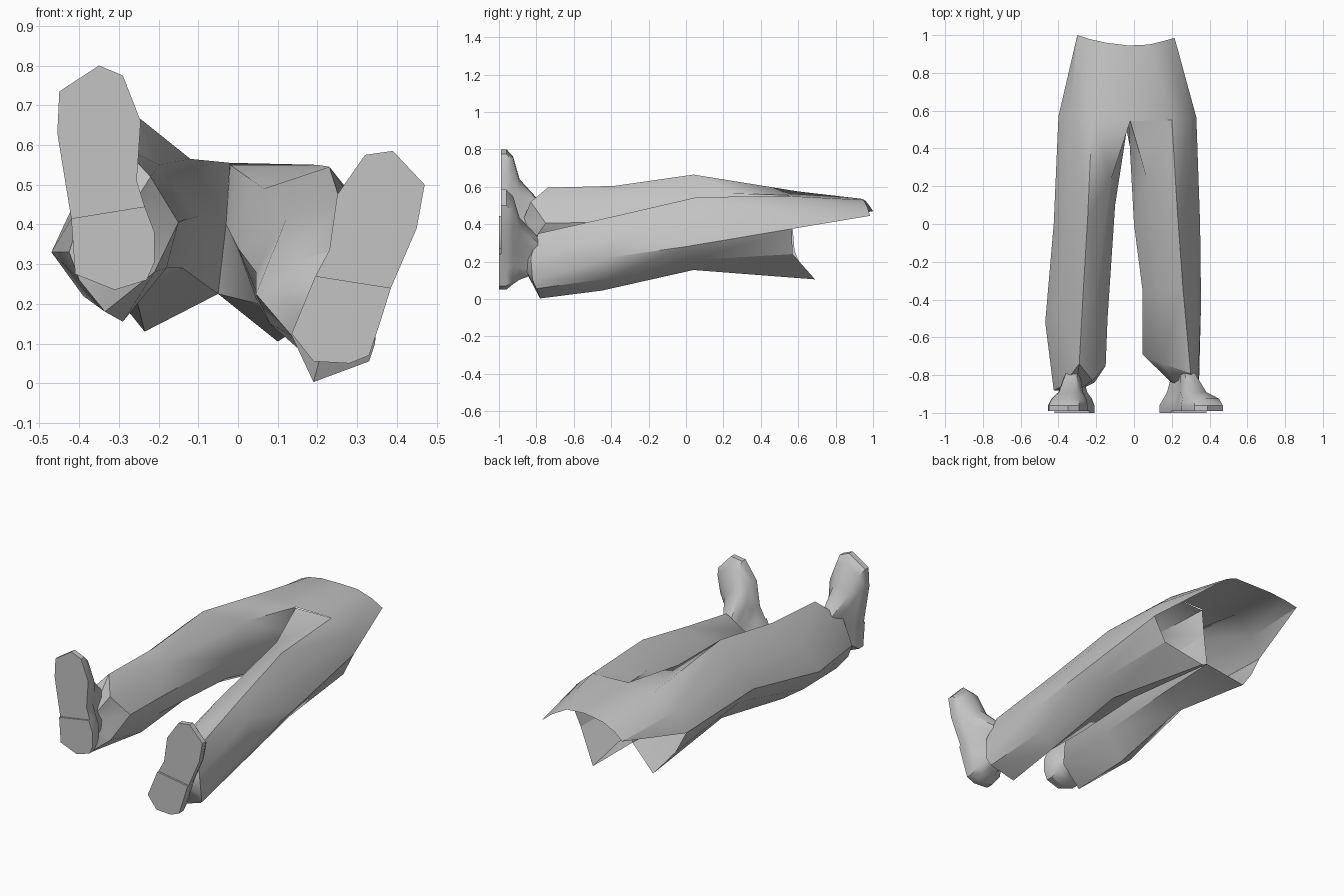
import bpy
import bmesh
import math
from mathutils import Vector

cube = bpy.data.objects.get("Cube")
if cube:
    bpy.data.objects.remove(cube, do_unlink=True)

# One plain grey for the whole model
grey = bpy.data.materials.new("plain_grey")
grey.use_nodes = True
grey.diffuse_color = (0.55, 0.55, 0.55, 1)
shader = grey.node_tree.nodes["Principled BSDF"]
shader.inputs["Base Color"].default_value = (0.55, 0.55, 0.55, 1)
shader.inputs["Roughness"].default_value = 0.8


def finish(bm, name, angle):
    """Turn a bmesh into a named, shaded object."""
    bmesh.ops.remove_doubles(bm, verts=bm.verts, dist=0.002)
    bmesh.ops.triangulate(bm, faces=bm.faces, quad_method="SHORT_EDGE")
    bmesh.ops.recalc_face_normals(bm, faces=bm.faces)
    mesh = bpy.data.meshes.new(name)
    bm.to_mesh(mesh)
    bm.free()
    mesh.materials.append(grey)
    obj = bpy.data.objects.new(name, mesh)
    bpy.context.collection.objects.link(obj)
    bpy.ops.object.select_all(action="DESELECT")
    obj.select_set(True)
    bpy.context.view_layer.objects.active = obj
    bpy.ops.object.shade_smooth_by_angle(angle=math.radians(angle))


def loft(bm, rings, closed=True):
    """Skin neighbouring rings with quads and return the rings of vertices."""
    rows = [[bm.verts.new(p) for p in ring] for ring in rings]
    for low, high in zip(rows, rows[1:]):
        count = len(low)
        for i in range(count if closed else count - 1):
            j = (i + 1) % count
            bm.faces.new((low[i], low[j], high[j], high[i]))
    return rows


# Lengthwise seams of each leg, every one running hip, knee, shin, hem
left_seams = dict(
    inner_crest=[(-.02, .545, .55), (.065, .25, .49), (.12, -.35, .41), (.15, -.74, .31)],
    outer_crest=[(.2, .55, .55), (.23, .06, .545), (.26, -.35, .45), (.3, -.79, .35)],
    outer_face=[(.29, .56, .47), (.31, .05, .43), (.32, -.35, .36), (.34, -.83, .22)],
    outer_seam=[(.33, .565, .375), (.35, .0, .28), (.355, -.42, .22), (.345, -.82, .1)],
    lower_face=[(.26, .57, .24), (.29, .05, .21), (.3, -.42, .11), (.33, -.8, .055)],
    bottom=[(.1, .69, .105), (.18, .04, .155), (.2, -.45, .045), (.19, -.78, .003)],
    inner_low=[(-.05, .55, .225), (.05, .05, .2), (.08, -.35, .15), (.135, -.77, .12)],
    inner_edge=[(-.03, .55, .4), (.0, .0, .34), (.045, -.35, .28), (.045, -.69, .225)],
)
right_seams = dict(
    inner_crest=[(-.02, .545, .555), (-.12, .24, .565), (-.2, -.4, .55), (-.22, -.83, .52)],
    outer_crest=[(-.22, .6, .575), (-.245, .04, .665), (-.27, -.38, .605), (-.29, -.74, .595)],
    outer_face=[(-.34, .58, .49), (-.36, .04, .56), (-.4, -.45, .48), (-.38, -.86, .48)],
    outer_seam=[(-.4, .57, .38), (-.425, .0, .42), (-.47, -.52, .33), (-.425, -.88, .33)],
    lower_face=[(-.34, .58, .26), (-.37, .05, .35), (-.39, -.5, .22), (-.4, -.88, .26)],
    bottom=[(-.235, .63, .13), (-.26, .05, .23), (-.29, -.45, .155), (-.335, -.86, .18)],
    inner_low=[(-.05, .55, .225), (-.14, .1, .29), (-.18, -.45, .29), (-.21, -.84, .28)],
    inner_edge=[(-.03, .55, .4), (-.1, .1, .42), (-.14, -.5, .41), (-.15, -.75, .405)],
)

left_ankle = Vector((.24, -.88, .19))
right_ankle = Vector((-.31, -.89, .38))


def turned_in(ring, ankle, amount):
    """Draw a hem ring in towards the ankle."""
    return [Vector(p).lerp(ankle, amount) for p in ring]


# Trousers: two legs, each turned in at the hem towards the ankle
trousers = bmesh.new()
for seams, ankle in ((left_seams, left_ankle), (right_seams, right_ankle)):
    rings = list(zip(*seams.values()))
    hem = rings[-1]
    loft(trousers, rings + [turned_in(hem, ankle, .4), turned_in(hem, ankle, .75)])

# Front panel rising from the hips to the curved waist edge
across = [right_seams[k][0] for k in ("outer_seam", "outer_face", "outer_crest")]
across += [left_seams[k][0] for k in ("inner_crest", "outer_crest", "outer_face", "outer_seam")]
across[3] = right_seams["inner_crest"][0]
waist = [(-.3, 1, .47), (-.24, .98, .5), (-.15, .96, .525), (-.03, .945, .535),
         (.08, .95, .53), (.16, .97, .49), (.215, .985, .445)]
loft(trousers, [across, waist], closed=False)
finish(trousers, "trousers", 35)

# Sole outlines as (x, z), with the heel given last
left_sole = [(.23, .335), (.25, .475), (.32, .575), (.39, .585), (.47, .5), (.45, .39)]
left_heel = [(.385, .24), (.36, .16), (.33, .07), (.28, .05), (.19, .055), (.135, .125), (.195, .27)]
right_sole = [(-.255, .51), (-.245, .66), (-.29, .775), (-.35, .8), (-.45, .735), (-.455, .63)]
right_heel = [(-.42, .415), (-.41, .275), (-.31, .235), (-.23, .26), (-.21, .305), (-.21, .38), (-.235, .445)]


def slice_at(outline, centre, scale, y):
    """Copy an outline at depth y, scaled about a centre."""
    return [(centre.x + (x - centre.x) * scale, y, centre.z + (z - centre.z) * scale)
            for x, z in outline]


def shoe(name, sole, heel, ankle):
    outline = sole + heel
    middle = Vector((sum(x for x, z in outline), 0, sum(z for x, z in outline))) / len(outline)
    bm = bmesh.new()
    rows = loft(bm, [
        slice_at(outline, middle, 1, -.99),
        slice_at(outline, middle, 1, -.96),
        slice_at(outline, middle, .88, -.925),
        slice_at(outline, ankle, .62, -.89),
        slice_at(outline, ankle, .36, -.79),
    ])
    bm.faces.new(rows[0])
    finish(bm, name, 40)

    # Raised heel block under the shoe
    bm = bmesh.new()
    rows = loft(bm, [slice_at(heel, middle, 1, -1), slice_at(heel, middle, 1, -.98)])
    bm.faces.new(rows[0])
    finish(bm, name + "_heel", 30)


shoe("left_shoe", left_sole, left_heel, left_ankle)
shoe("right_shoe", right_sole, right_heel, right_ankle)
